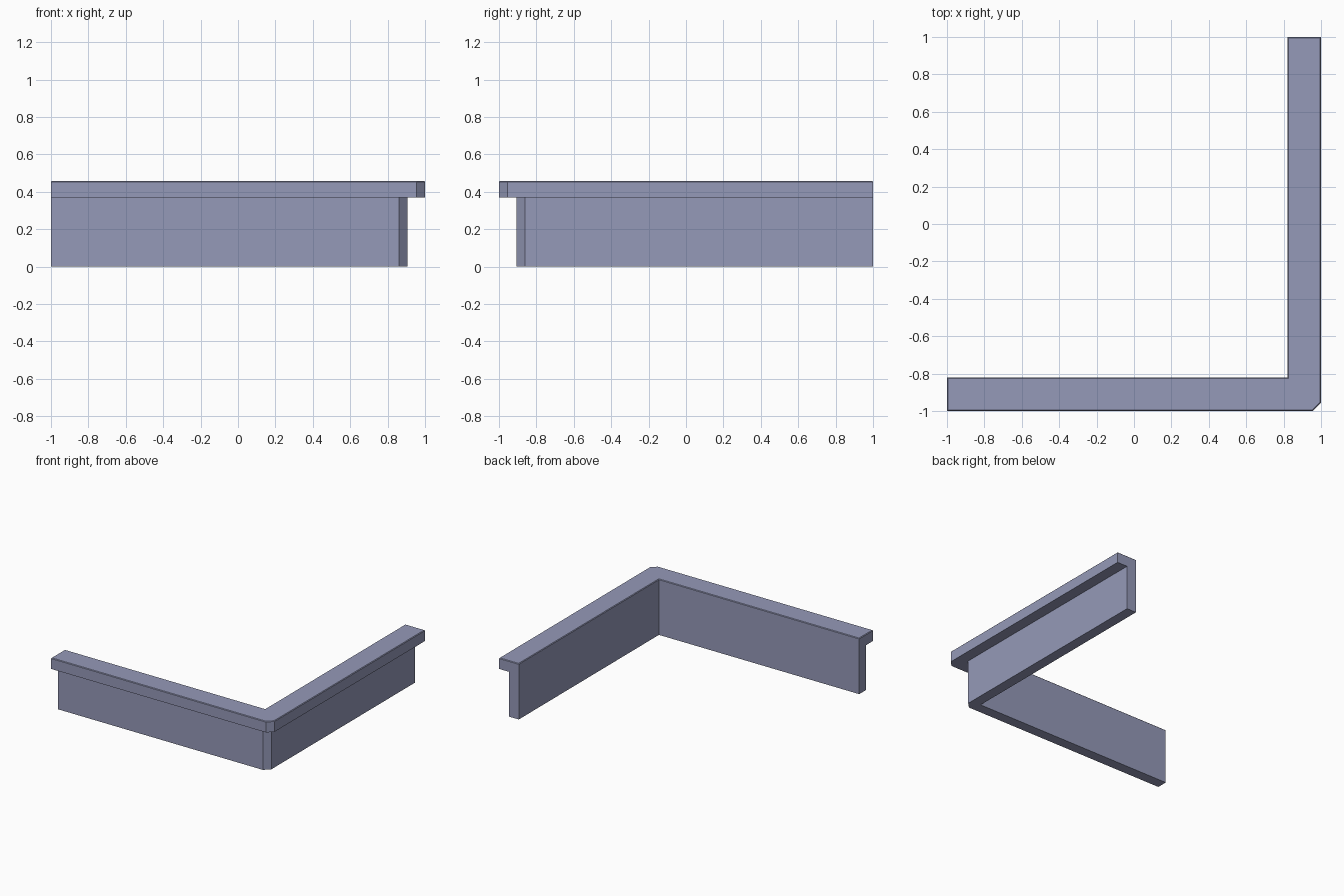
import bpy, bmesh

if "Cube" in bpy.data.objects:
    bpy.data.objects.remove(bpy.data.objects["Cube"])

mat = bpy.data.materials.new("blue grey")
mat.diffuse_color = (0.30, 0.32, 0.48, 1)
mat.use_nodes = True
mat.node_tree.nodes["Principled BSDF"].inputs["Base Color"].default_value = mat.diffuse_color


def corner_strip(name, outer, inner, chamfer, z0, z1, bevel_top=0.0):
    """L-shaped strip with a chamfered outer corner at +x, -y."""
    o, i, c = outer, inner, chamfer
    outline = [(-1, -o), (o - c, -o), (o, -o + c), (o, 1), (i, 1), (i, -i), (-1, -i)]
    bm = bmesh.new()
    base = bm.faces.new([bm.verts.new((x, y, z0)) for x, y in outline])
    ext = bmesh.ops.extrude_face_region(bm, geom=[base])
    verts = [g for g in ext["geom"] if isinstance(g, bmesh.types.BMVert)]
    bmesh.ops.translate(bm, verts=verts, vec=(0, 0, z1 - z0))
    bmesh.ops.recalc_face_normals(bm, faces=bm.faces)
    if bevel_top:
        rim = [e for e in bm.edges if all(v.co.z > z1 - 1e-4 for v in e.verts)]
        bmesh.ops.bevel(bm, geom=rim, offset=bevel_top, segments=1,
                        profile=0.5, affect='EDGES')
    mesh = bpy.data.meshes.new(name)
    bm.to_mesh(mesh)
    bm.free()
    mesh.materials.append(mat)
    obj = bpy.data.objects.new(name, mesh)
    bpy.context.collection.objects.link(obj)


# Upright wall below, overhanging ledge on top, flush on the inside
corner_strip("wall", 0.907, 0.82, 0.045, 0.0, 0.368)
corner_strip("top_ledge", 1.0, 0.82, 0.045, 0.368, 0.458, 0.005)
